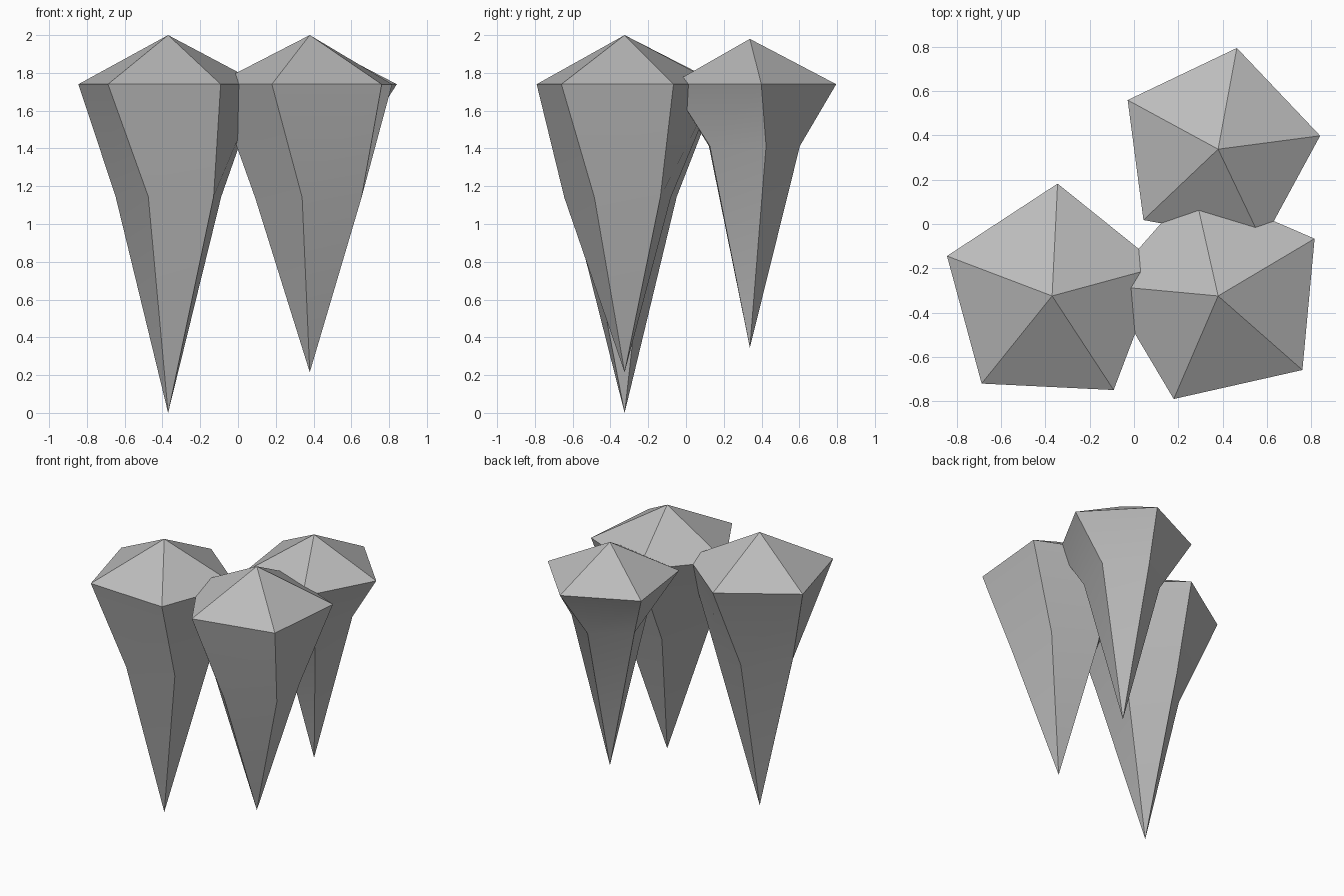
import bpy
import bmesh
from math import cos, sin, radians, tau

cube = bpy.data.objects.get("Cube")
if cube:
    bpy.data.objects.remove(cube, do_unlink=True)

# One plain stone colour
stone = bpy.data.materials.new("grey_stone")
stone.use_nodes = True
colour = (0.5, 0.5, 0.5, 1)
stone.diffuse_color = colour
shader = next(n for n in stone.node_tree.nodes if n.type == 'BSDF_PRINCIPLED')
shader.inputs["Base Color"].default_value = colour

SIDES = 5


def ring(bm, x, y, z, radius, angle):
    """Regular pentagon of vertices, first corner at the given angle."""
    steps = [radians(angle) + tau * i / SIDES for i in range(SIDES)]
    return [bm.verts.new((x + radius * cos(a), y + radius * sin(a), z)) for a in steps]


def spike(name, x, y, top, tip, rim, waist):
    """Five-sided hanging spike: shallow cap, wide rim, twisted waist, long point."""
    bm = bmesh.new()
    apex = bm.verts.new((x, y, top))
    point = bm.verts.new((x, y, tip))
    rim_z, rim_r, rim_a = rim
    waist_z, waist_r, twist, dx, dy = waist
    upper = ring(bm, x, y, rim_z, rim_r, rim_a)
    lower = ring(bm, x + dx, y + dy, waist_z, waist_r, rim_a + twist)
    for i in range(SIDES):
        j = (i + 1) % SIDES
        bm.faces.new((apex, upper[i], upper[j]))
        bm.faces.new((upper[j], upper[i], lower[i], lower[j]))
        bm.faces.new((lower[j], lower[i], point))
    bmesh.ops.recalc_face_normals(bm, faces=bm.faces)
    mesh = bpy.data.meshes.new(name)
    bm.to_mesh(mesh)
    bm.free()
    mesh.materials.append(stone)
    obj = bpy.data.objects.new(name, mesh)
    bpy.context.collection.objects.link(obj)
    # Soft bend at the waist, crisp edges elsewhere
    bpy.ops.object.select_all(action='DESELECT')
    obj.select_set(True)
    bpy.context.view_layer.objects.active = obj
    bpy.ops.object.shade_smooth_by_angle(angle=radians(25))


# Cluster of three spikes
spike("front_right_spike", -0.37, -0.325, 2.0, 0.0,
      (1.74, 0.508, 15.2), (1.145, 0.3, 14.2, 0.02, -0.018))
spike("front_left_spike", 0.38, -0.325, 2.0, 0.215,
      (1.74, 0.507, 30.7), (1.14, 0.3, 14.2, 0.007, -0.023))
spike("back_left_spike", 0.38, 0.338, 1.98, 0.345,
      (1.74, 0.465, 7.5), (1.413, 0.265, 11.4, 0.0, 0.0))
